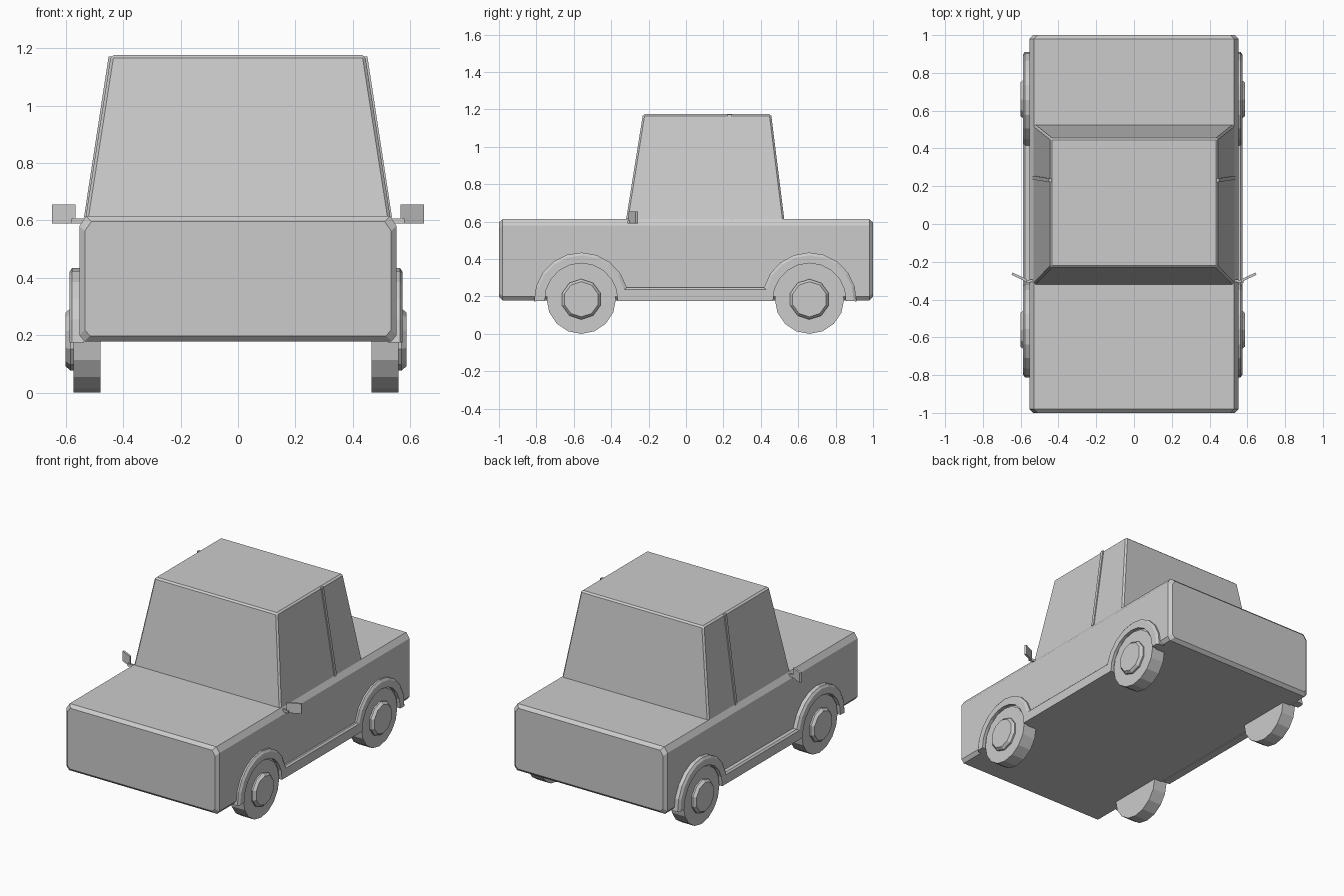
import bpy, bmesh
from math import sin, cos, radians, pi

if "Cube" in bpy.data.objects:
    bpy.data.objects.remove(bpy.data.objects["Cube"])


def loft(name, rings):
    """Skin a closed solid through rings of equal point count."""
    bm = bmesh.new()
    vs = [[bm.verts.new(p) for p in r] for r in rings]
    n = len(vs[0])
    for a, b in zip(vs, vs[1:]):
        for i in range(n):
            j = (i + 1) % n
            bm.faces.new((a[i], a[j], b[j], b[i]))
    bm.faces.new(vs[0][::-1])
    bm.faces.new(vs[-1])
    bmesh.ops.recalc_face_normals(bm, faces=bm.faces)
    me = bpy.data.meshes.new(name)
    bm.to_mesh(me)
    bm.free()
    ob = bpy.data.objects.new(name, me)
    bpy.context.collection.objects.link(ob)
    return ob


def rect(x0, x1, y0, y1, z):
    return [(x0, y0, z), (x1, y0, z), (x1, y1, z), (x0, y1, z)]


def arc(cy, r, a0, a1, n, cz=0.183):
    """Points (y, z) on an arc, angles in degrees."""
    return [(cy + r * cos(radians(a0 + (a1 - a0) * i / n)),
             cz + r * sin(radians(a0 + (a1 - a0) * i / n))) for i in range(n + 1)]


AXLES = (-0.56, 0.66)
SIDE_SHIFT = -0.007   # wheels and trim sit slightly towards -x

# Body: chamfered cross-section, shrunk a little at both ends
half = [(0.535, 0.178), (0.553, 0.2), (0.553, 0.58), (0.53, 0.615)]
section = half + [(-x, z) for x, z in reversed(half)]
small = [(x * 0.965, 0.398 + (z - 0.398) * 0.91) for x, z in section]
loft("body", [[(x, y, z) for x, z in s] for s, y in
              ((small, -1), (section, -0.98), (section, 0.98), (small, 1))])

# Cabin: tapered box with a fine bevel
cabin = loft("cabin", [rect(-0.533, 0.533, -0.322, 0.527, 0.6),
                       rect(-0.443, 0.443, -0.23, 0.455, 1.176)])
bev = cabin.modifiers.new("bevel", "BEVEL")
bev.width = 0.01
bev.segments = 1


# Wheel arches joined by a sill, as one outline
def trim_outline(ro, sill):
    ri = 0.195
    pts = arc(AXLES[0], ro, 182, 15, 9)
    pts[-1] = (pts[-1][0], sill)
    rear = arc(AXLES[1], ro, 165, -2, 9)
    rear[0] = (rear[0][0], sill)
    pts += rear
    pts += arc(AXLES[1], ri, -2, 182, 10)
    pts += arc(AXLES[0], ri, -2, 182, 10)
    return pts


for s, side in ((-1, "left"), (1, "right")):
    def px(x):
        return s * x + SIDE_SHIFT

    loft(side + "_arch_trim", [[(px(x), y, z) for y, z in trim_outline(ro, sill)]
         for x, ro, sill in ((0.53, 0.252, 0.247), (0.571, 0.252, 0.247),
                             (0.581, 0.237, 0.237))])

    # Wheels and hubcaps
    for cy, end in zip(AXLES, ("front", "rear")):
        def disc(x, r, n, phase):
            return [(px(x), cy + r * cos(2 * pi * (i + phase) / n),
                     0.185 + r * sin(2 * pi * (i + phase) / n)) for i in range(n)]

        loft(f"{side}_{end}_wheel", [disc(0.473, 0.185, 16, 0), disc(0.567, 0.185, 16, 0)])
        loft(f"{side}_{end}_hubcap", [disc(0.56, 0.108, 10, 0.5), disc(0.577, 0.108, 10, 0.5),
                                      disc(0.594, 0.094, 10, 0.5)])

    # Door pillar
    loft(side + "_door_pillar", [rect(s * 0.515, s * 0.537, 0.235, 0.255, 0.61),
                                 rect(s * 0.43, s * 0.451, 0.222, 0.242, 1.172)])

    # Wing mirror: short stem and angled plate
    stem = [(0.52, -0.305), (0.58, -0.312), (0.58, -0.298), (0.52, -0.292)]
    plate = [(0.566, -0.308), (0.648, -0.269), (0.642, -0.257), (0.566, -0.294)]
    for part, pts, top in (("stem", stem, 0.606), ("plate", plate, 0.655)):
        loft(f"{side}_mirror_{part}", [[(s * x, y, z) for x, y in pts] for z in (0.59, top)])
